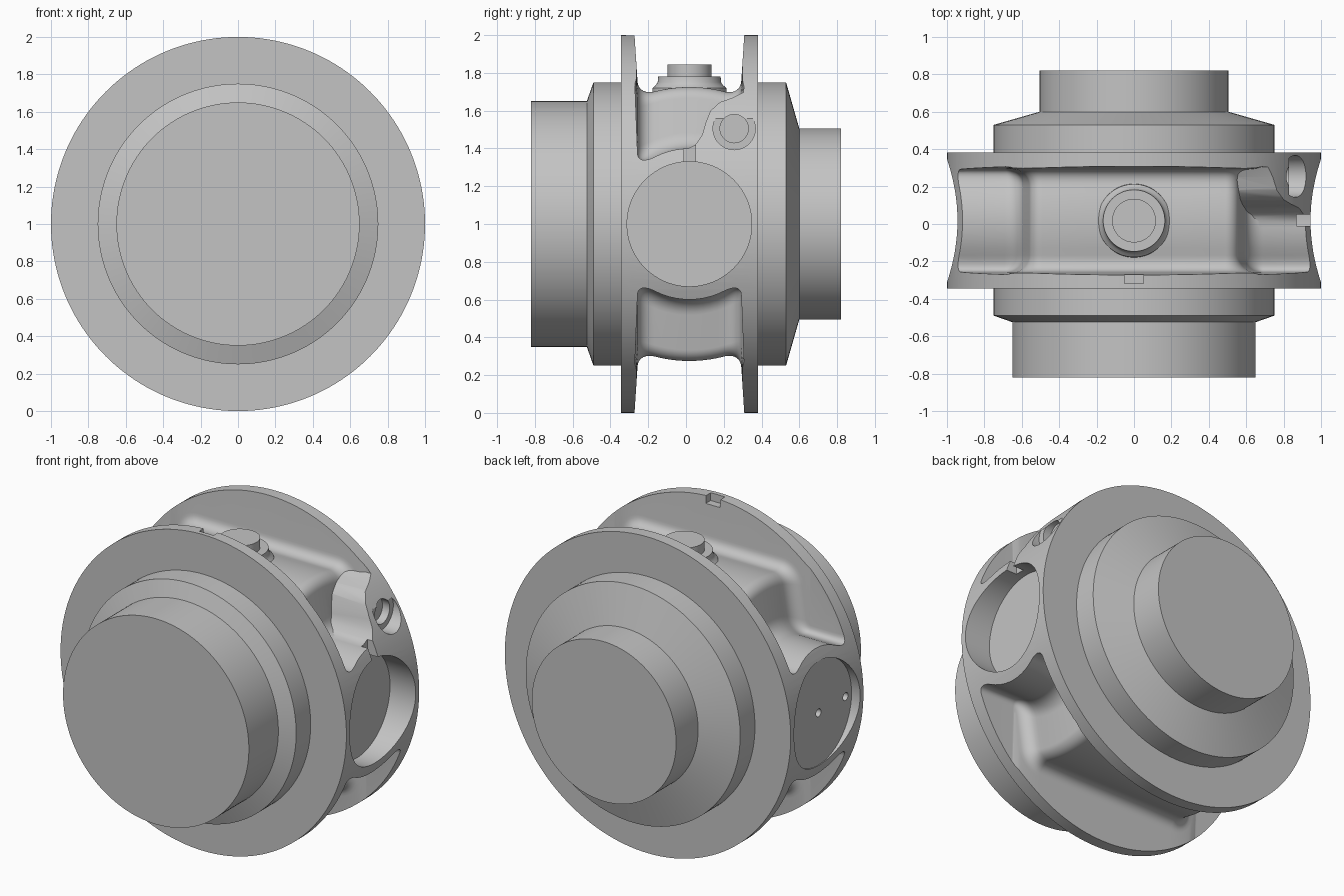
import bpy, bmesh, math
from mathutils import Vector, Matrix

if "Cube" in bpy.data.objects:
    bpy.data.objects.remove(bpy.data.objects["Cube"])

CY = 0.018   # y of the middle of the ring, ports and top boss
grey = bpy.data.materials.new("metal_grey")
grey.diffuse_color = (0.55, 0.55, 0.55, 1)
grey.use_nodes = True
grey.node_tree.nodes["Principled BSDF"].inputs["Base Color"].default_value = grey.diffuse_color


def make(name, bm):
    bmesh.ops.recalc_face_normals(bm, faces=bm.faces)
    me = bpy.data.meshes.new(name)
    bm.to_mesh(me)
    bm.free()
    me.materials.append(grey)
    ob = bpy.data.objects.new(name, me)
    bpy.context.collection.objects.link(ob)
    return ob


def loft(name, rings):
    """Join closed rings of points and cap both ends."""
    bm = bmesh.new()
    rows = [[bm.verts.new(p) for p in ring] for ring in rings]
    n = len(rows[0])
    for a, b in zip(rows, rows[1:]):
        for i in range(n):
            j = (i + 1) % n
            bm.faces.new((a[i], a[j], b[j], b[i]))
    bm.faces.new(rows[0])
    bm.faces.new(rows[-1])
    return make(name, bm)


def lathe(name, profile, axis, centre, n=64):
    """Revolve (position, radius) pairs about the x, y or z axis."""
    rings = []
    for h, r in profile:
        ring = []
        for i in range(n):
            a = 2 * math.pi * i / n
            c, s = r * math.cos(a), r * math.sin(a)
            p = {'x': (h, c, s), 'y': (c, h, s), 'z': (c, s, h)}[axis]
            ring.append(Vector(p) + Vector(centre))
        rings.append(ring)
    return loft(name, rings)


def box(name, x, y, z):
    return loft(name, [[(x[0], y[i], z[j]) for i, j in ((0, 0), (1, 0), (1, 1), (0, 1))],
                       [(x[1], y[i], z[j]) for i, j in ((0, 0), (1, 0), (1, 1), (0, 1))]])


def cut(ob, tool):
    m = ob.modifiers.new("cut", 'BOOLEAN')
    m.operation, m.solver, m.object = 'DIFFERENCE', 'EXACT', tool
    bpy.context.view_layer.objects.active = ob
    bpy.ops.object.modifier_apply(modifier=m.name)
    bpy.data.objects.remove(tool)


def smooth(ob):
    bpy.ops.object.select_all(action='DESELECT')
    ob.select_set(True)
    bpy.context.view_layer.objects.active = ob
    bpy.ops.object.shade_smooth_by_angle(angle=math.radians(30))


def pocket(name, side):
    """Filleted pocket over a stepped core; side is 1 for top, -1 for bottom."""
    half = [(0.25, 0.725, 0.0)]                      # x, radius, normal angle
    steps = [math.radians(80) * i / 8 for i in range(9)]
    half += [(0.49 + 0.07 * math.sin(a), 0.655 + 0.07 * math.cos(a), a) for a in steps]
    half += [(0.69 - 0.1 * math.sin(a), 0.5 - 0.1 * math.cos(a), a) for a in reversed(steps)]
    half += [(0.85, 0.4, 0.0), (1.1, 0.4, 0.0)]
    path = [(-x, r, -a) for x, r, a in reversed(half)] + [(0, 0.725, 0.0)] + half
    w, f = 0.275, 0.09                               # half width, fillet radius
    arc = [math.pi / 2 * i / 8 for i in range(9)]
    right = [(w - f + f * math.sin(a), f * (1 - math.cos(a))) for a in arc]
    floor = [((w - f) * i / 5, 0.0) for i in range(-4, 5)]
    section = [(-u, l) for u, l in reversed(right)] + floor + right
    rings = []
    for x, r, a in path:
        ring = []
        for u, lift in section:
            z = math.sqrt(r * r - u * u) + lift * math.cos(a)
            ring.append((x + lift * math.sin(a), CY + u, 1 + side * z))
        xe = x + f * math.sin(a)
        ring.append((xe, CY + w + 0.035, 1 + side * 1.3))
        ring.append((xe, CY - w - 0.035, 1 + side * 1.3))
        rings.append(ring)
    return loft(name, rings)


# Valve body: round hubs, chamfers and wide middle ring
body = lathe("valve_body", [(-0.82, 0.65), (-0.525, 0.65), (-0.49, 0.75), (-0.345, 0.75),
                            (-0.345, 1.0), (0.382, 1.0), (0.382, 0.75), (0.53, 0.75),
                            (0.6, 0.505), (0.82, 0.505)], 'y', (0, 0, 1), 160)

# Upper pocket leaves a screw lug standing on the right side
upper = pocket("upper_pocket", 1)
lug = [(0.36, 1.76), (0.31, 1.70), (0.25, 1.67), (0.18, 1.645), (0.13, 1.6), (0.105, 1.54),
       (0.085, 1.47), (0.05, 1.42), (0, 1.395), (0, 1.3), (0.36, 1.3)]
cut(upper, loft("screw_lug", [[(x, y, z) for y, z in lug] for x in (0.5, 1.2)]))
cut(body, upper)
cut(body, pocket("lower_pocket", -1))

# Side ports: deep on the right, shallow on the left
cut(body, lathe("right_port", [(0.82, 0.33), (1.2, 0.33)], 'x', (0, CY, 1), 96))
cut(body, lathe("left_port", [(-1.2, 0.33), (-0.94, 0.33)], 'x', (0, CY, 1), 96))
for dy in (-0.27, 0, 0.27):
    cut(body, lathe("pin_hole", [(-1.2, 0.025), (-0.88, 0.025)], 'x', (0, CY + dy, 1), 20))

# Stepped screw hole in the lug
cut(body, lathe("screw_hole", [(0.78, 0.075), (0.83, 0.075), (0.83, 0.112), (1.2, 0.112)],
                'x', (0, 0.255, 1.505), 48))

# Small key slots in the front flange and above the right port
cut(body, box("flange_slot", (-0.05, 0.05), (-0.318, -0.2), (1.95, 2.1)))
cut(body, box("port_slot", (0.87, 1.1), (-0.01, 0.05), (1.3, 1.45)))
smooth(body)

# Boss and cap on the upper pocket floor
boss = lathe("top_boss", [(1.66, 0.2), (1.72, 0.195), (1.735, 0.178), (1.75, 0.168),
                          (1.782, 0.165), (1.782, 0.117), (1.845, 0.117)], 'z', (0, CY, 0))
smooth(boss)
